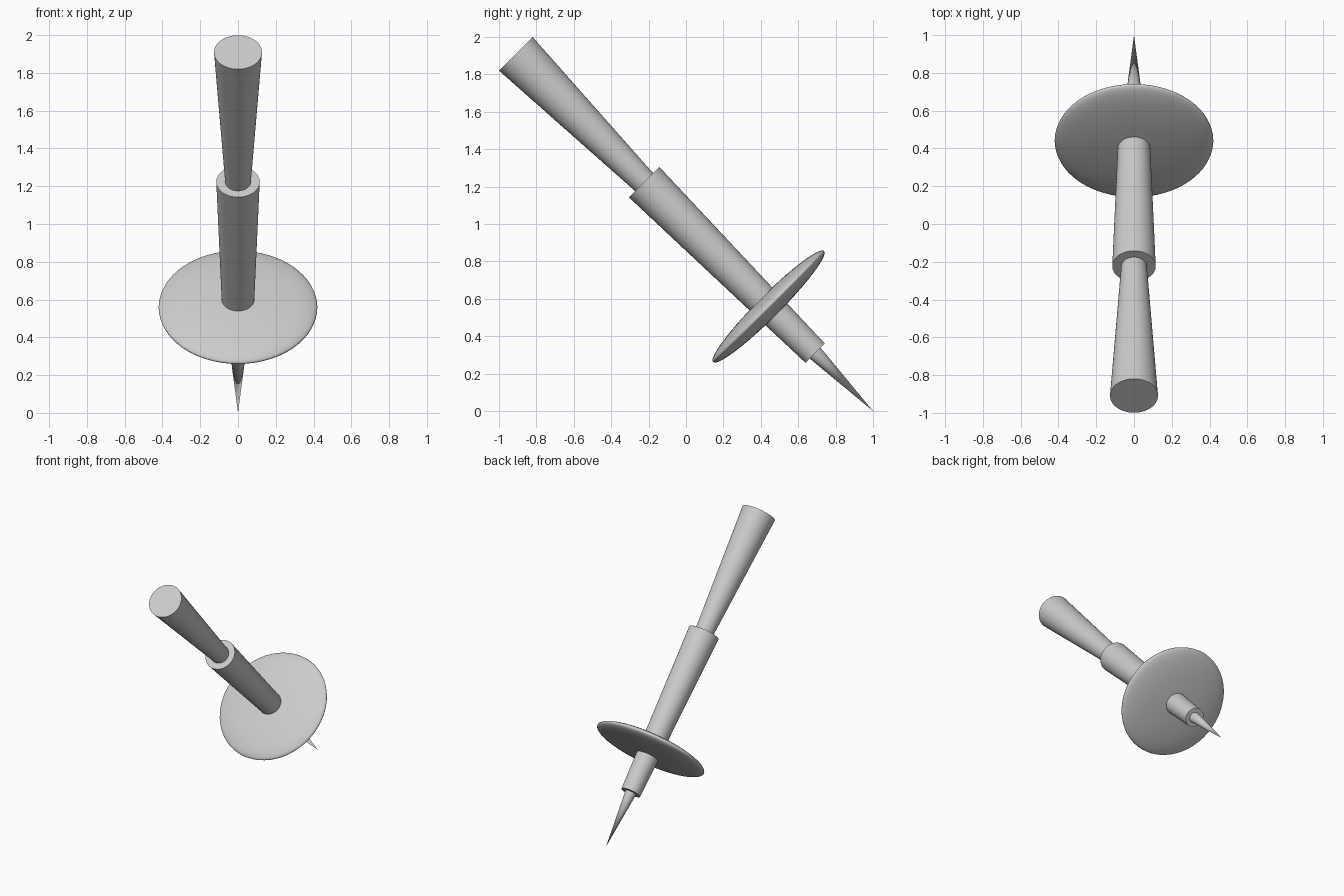
import bpy
from math import cos, sin, pi
from mathutils import Vector

cube = bpy.data.objects.get("Cube")
if cube:
    bpy.data.objects.remove(cube)

# Everything is turned around one axis that rises at 45 degrees from the tip
AXIS = Vector((0, -1, 1)).normalized()
TIP = Vector((0, 1, 0))
TILT = Vector((0, 0, 1)).rotation_difference(AXIS)

grey = bpy.data.materials.new("plain_grey")
grey.use_nodes = True
colour = (0.6, 0.6, 0.6, 1)
grey.diffuse_color = colour
grey.node_tree.nodes["Principled BSDF"].inputs["Base Color"].default_value = colour


def finish(name):
    ob = bpy.context.object
    ob.name = ob.data.name = name
    ob.rotation_mode = 'QUATERNION'
    ob.rotation_quaternion = TILT
    ob.data.materials.append(grey)
    bpy.ops.object.shade_smooth_by_angle(angle=pi / 6)
    return ob


def taper(name, start, end, r_start, r_end):
    """Round tapered bar between two distances along the axis."""
    bpy.ops.mesh.primitive_cone_add(vertices=64, radius1=r_start, radius2=r_end,
                                    depth=end - start,
                                    location=TIP + AXIS * (start + end) / 2)
    return finish(name)


# Spike, main shaft and flared grip
taper("spike", 0.0, 0.45, 0.0, 0.042)
taper("shaft", 0.437, 1.73, 0.073, 0.115)
taper("flared_grip", 1.70, 2.70, 0.066, 0.127)

# Flattened round guard
bpy.ops.mesh.primitive_uv_sphere_add(segments=64, ring_count=32, radius=1,
                                     location=TIP + AXIS * 0.79)
guard = finish("guard_disc")
guard.scale = (0.42, 0.42, 0.06)
